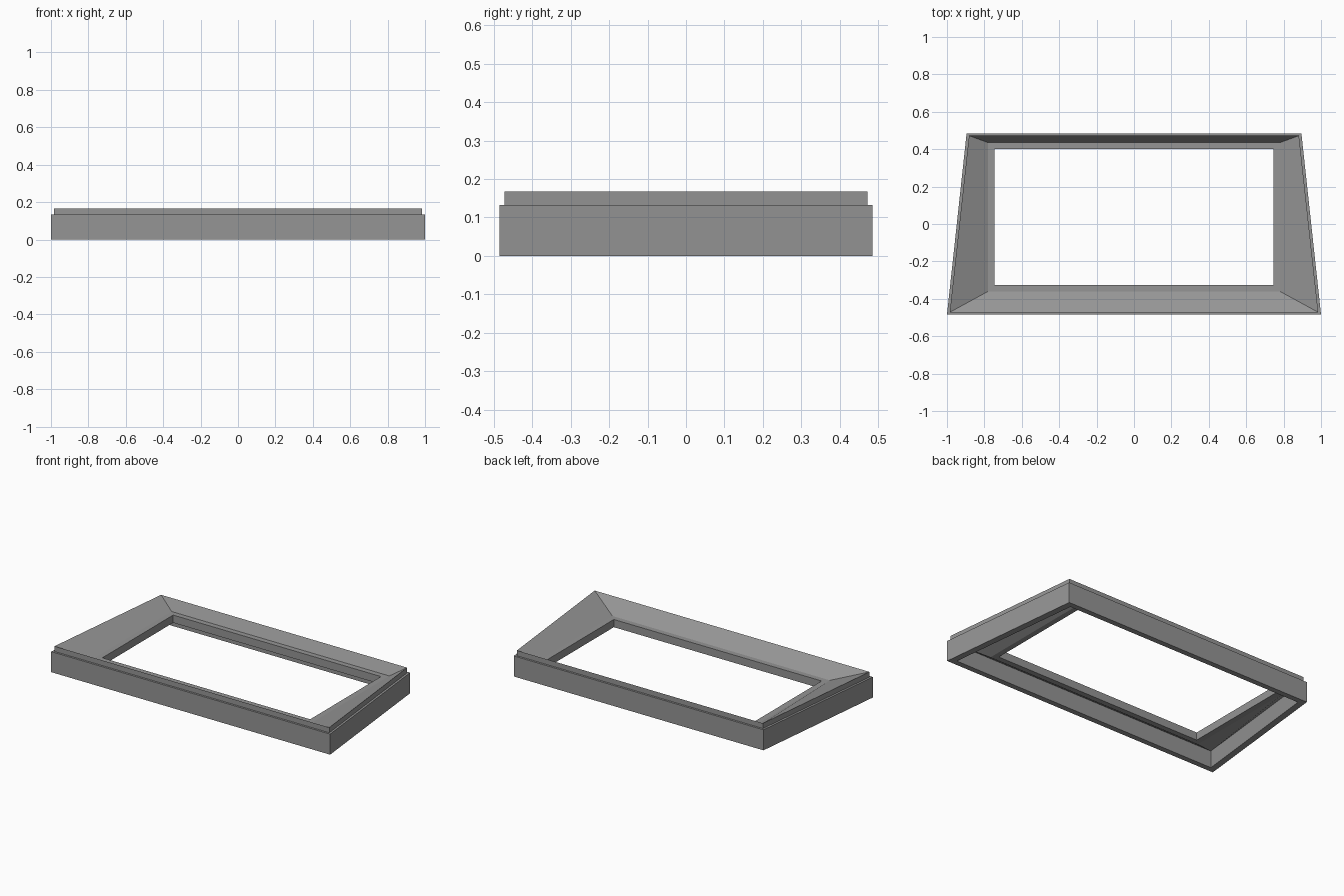
import bpy, bmesh

if "Cube" in bpy.data.objects:
    bpy.data.objects.remove(bpy.data.objects["Cube"])

# Single grey finish
grey = bpy.data.materials.new("matte_grey")
grey.diffuse_color = (0.3, 0.3, 0.3, 1)
grey.use_nodes = True
grey.node_tree.nodes["Principled BSDF"].inputs["Base Color"].default_value = grey.diffuse_color

# Each ring: front half width, back half width, front y, back y, height
rings = [
    (1.0, 0.895, -0.485, 0.485, 0.0),       # outer foot
    (1.0, 0.895, -0.485, 0.485, 0.133),     # outer wall top
    (0.985, 0.882, -0.472, 0.472, 0.133),   # step
    (0.985, 0.882, -0.472, 0.472, 0.167),   # raised lip
    (0.78, 0.78, -0.36, 0.435, 0.10),       # bottom of sloped bezel
    (0.745, 0.745, -0.325, 0.40, 0.10),     # flat ledge
    (0.745, 0.745, -0.325, 0.40, 0.05),     # opening edge
    (0.78, 0.78, -0.36, 0.425, 0.05),       # underside of ledge
    (0.956, 0.857, -0.45, 0.45, 0.11),      # hollow underside
    (0.956, 0.857, -0.45, 0.45, 0.0),       # inner wall foot
]

# Loft the closed cross-section around the tapered frame
bm = bmesh.new()
loops = [[bm.verts.new(p) for p in ((-f, y0, z), (f, y0, z), (b, y1, z), (-b, y1, z))]
         for f, b, y0, y1, z in rings]
for i, low in enumerate(loops):
    high = loops[(i + 1) % len(loops)]
    for k in range(4):
        n = (k + 1) % 4
        bm.faces.new((low[k], low[n], high[n], high[k]))
bmesh.ops.recalc_face_normals(bm, faces=bm.faces)

mesh = bpy.data.meshes.new("bezel_frame")
bm.to_mesh(mesh)
bm.free()
mesh.materials.append(grey)
bpy.context.collection.objects.link(bpy.data.objects.new("bezel_frame", mesh))
